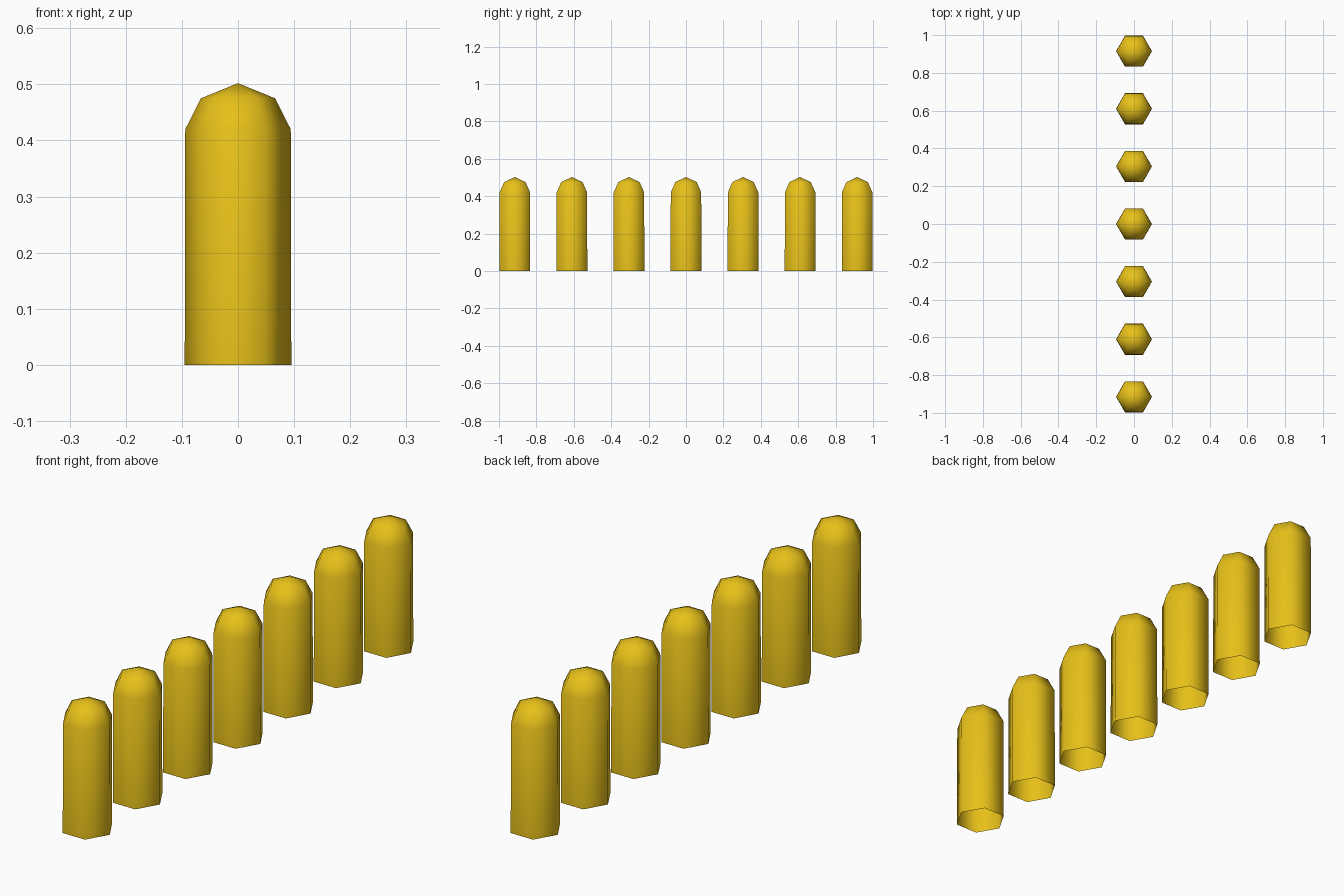
import bpy, bmesh
from math import cos, sin, pi

if "Cube" in bpy.data.objects:
    bpy.data.objects.remove(bpy.data.objects["Cube"])

SIDES = 6
COUNT = 7
SPACING = 0.305
# (radius, height) from the ground up to the edge of the domed top
PROFILE = [(0.095, 0.0), (0.094, 0.42), (0.066, 0.475)]
TIP = 0.502

yellow = bpy.data.materials.new("yellow_paint")
yellow.diffuse_color = (0.8, 0.53, 0.01, 1)
yellow.use_nodes = True
yellow.node_tree.nodes["Principled BSDF"].inputs["Base Color"].default_value = yellow.diffuse_color

# One hexagonal post with a domed top, open where it meets the ground
bm = bmesh.new()
rings = [[bm.verts.new((r * cos(2 * pi * i / SIDES), r * sin(2 * pi * i / SIDES), z))
          for i in range(SIDES)] for r, z in PROFILE]
tip = bm.verts.new((0, 0, TIP))
for i in range(SIDES):
    j = (i + 1) % SIDES
    for low, high in zip(rings, rings[1:]):
        bm.faces.new((low[i], low[j], high[j], high[i]))
    bm.faces.new((rings[-1][i], rings[-1][j], tip))
for f in bm.faces:
    f.smooth = True
mesh = bpy.data.meshes.new("bollard")
bm.to_mesh(mesh)
bm.free()
mesh.materials.append(yellow)

# Row of evenly spaced bollards sharing the mesh
for n in range(COUNT):
    post = bpy.data.objects.new(f"bollard_{n + 1}", mesh)
    post.location.y = (n - (COUNT - 1) / 2) * SPACING
    bpy.context.collection.objects.link(post)
